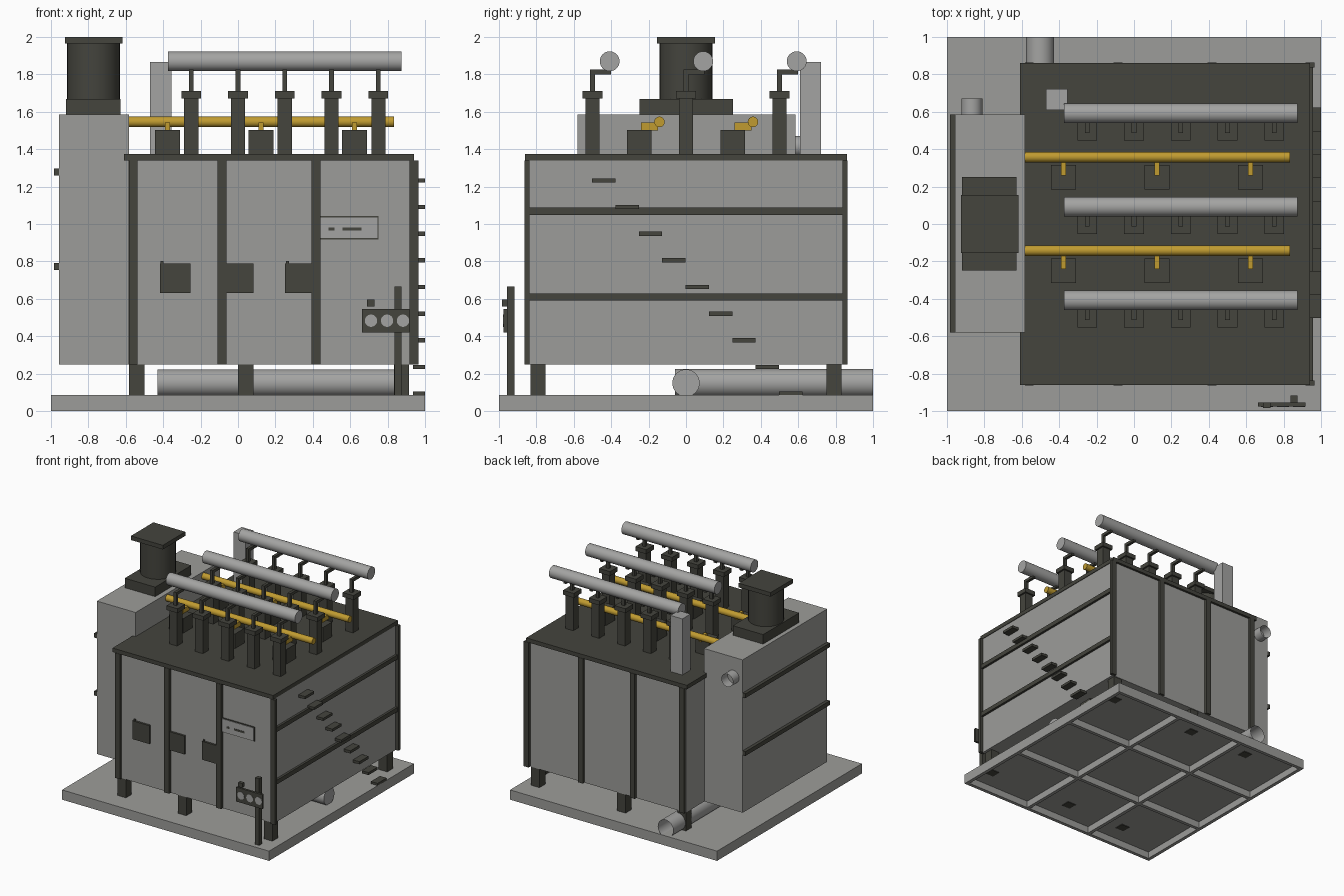
import bpy
from math import pi

cube = bpy.data.objects.get("Cube")
if cube:
    bpy.data.objects.remove(cube, do_unlink=True)


def material(name, r, g, b):
    m = bpy.data.materials.new(name)
    m.use_nodes = True
    m.diffuse_color = (r, g, b, 1)
    m.node_tree.nodes["Principled BSDF"].inputs["Base Color"].default_value = (r, g, b, 1)
    return m


GREY = material("casing grey", 0.335, 0.335, 0.32)
PIPE = material("pipe grey", 0.37, 0.37, 0.362)
DARK = material("dark grey", 0.058, 0.058, 0.047)
YELLOW = material("yellow", 0.53, 0.33, 0.03)


def box(name, mat, x, y, z):
    """Box from (min, max) ranges on each axis."""
    bpy.ops.mesh.primitive_cube_add(size=1, location=[sum(r) / 2 for r in (x, y, z)])
    o = bpy.context.object
    o.name = name
    o.scale = [r[1] - r[0] for r in (x, y, z)]
    bpy.ops.object.transform_apply(location=False, rotation=False, scale=True)
    o.data.materials.append(mat)
    return o


def around(c, w):
    return (c - w / 2, c + w / 2)


def tube(name, mat, axis, start, length, r, ends="NGON"):
    """Cylinder running from a start point along one axis."""
    i = "xyz".index(axis)
    loc = list(start)
    loc[i] += length / 2
    rot = [(0, pi / 2, 0), (pi / 2, 0, 0), (0, 0, 0)][i]
    bpy.ops.mesh.primitive_cylinder_add(vertices=32, radius=r, depth=length, location=loc,
                                        rotation=rot, end_fill_type=ends)
    o = bpy.context.object
    o.name = name
    o.data.materials.append(mat)
    bpy.ops.object.shade_smooth_by_angle()
    return o


# Plinth: top plate over a grid of beams
box("plinth_plate", GREY, (-1, 1), (-1, 1), (0.06, 0.085))
for c in (-0.985, -0.33, 0.33, 0.985):
    box("plinth_beam_y", GREY, around(c, 0.03), (-1, 1), (0, 0.07))
    box("plinth_beam_x", GREY, (-1, 1), around(c, 0.03), (0, 0.07))

# Main tank with roof, legs, posts and side ribs
box("tank", GREY, (-0.587, 0.937), (-0.84, 0.84), (0.25, 1.34))
box("tank_roof", DARK, (-0.61, 0.942), (-0.86, 0.86), (1.34, 1.375))
for s in (-1, 1):
    for x in (-0.541, 0.042, 0.874):
        box("leg", DARK, around(x, 0.082), around(s * 0.792, 0.08), (0.055, 0.25))
    for x in (-0.56, -0.085, 0.417, 0.94):
        box("tank_post", DARK, around(x, 0.048), around(s * 0.85, 0.026), (0.25, 1.34))
for z in (0.61, 1.068):
    box("tank_side_rib", DARK, (0.93, 0.957), (-0.84, 0.84), around(z, 0.038))

# Descending steps on the right side
for i in range(9):
    box("step", DARK, (0.935, 1), around(-0.44 + 0.125 * i, 0.125), around(1.233 - 0.1425 * i, 0.023))

# Side cabinet with ribs, chimney and open rear stub
box("cabinet", GREY, (-0.957, -0.583), (-0.58, 0.585), (0.25, 1.585))
for z in (0.773, 1.278):
    box("cabinet_rib", DARK, (-0.985, -0.955), (-0.58, 0.585), around(z, 0.037))
box("chimney_base", DARK, (-0.92, -0.627), (-0.248, 0.25), (1.585, 1.668))
tube("chimney", DARK, "z", (-0.773, 0, 1.66), 0.31, 0.141)
box("chimney_cap", DARK, (-0.926, -0.618), around(0, 0.31), (1.964, 2))
tube("cabinet_stub", PIPE, "y", (-0.867, 0.57, 1.415), 0.1, 0.056, "NOTHING")

# Drain pipes under the tank
tube("drain_pipe_long", PIPE, "x", (-0.43, 0, 0.15), 1.31, 0.073)
tube("drain_pipe_back", PIPE, "y", (-0.502, -0.06, 0.15), 1.06, 0.075, "NOTHING")

# Three rows of bushings, each feeding a large overhead tube
for y in (-0.5, 0, 0.5):
    tube("upper_tube", PIPE, "x", (-0.375, y + 0.092, 1.87), 1.248, 0.053)
    for x in (-0.25, 0, 0.25, 0.5, 0.75):
        box("bushing", DARK, around(x, 0.075), around(y, 0.075), (1.37, 1.675))
        box("bushing_cap", DARK, around(x, 0.105), around(y, 0.105), (1.672, 1.71))
        box("bushing_stem", DARK, around(x, 0.025), around(y, 0.025), (1.71, 1.825))
        box("bushing_elbow", DARK, around(x, 0.025), (y, y + 0.1), (1.8, 1.825))

# Two rows of terminal boxes, each feeding a yellow conduit
for y in (-0.25, 0.25):
    tube("yellow_conduit", YELLOW, "x", (-0.587, y + 0.108, 1.546), 1.42, 0.028)
    for x in (-0.377, 0.123, 0.623):
        box("terminal_box", DARK, around(x, 0.134), around(y, 0.13), (1.37, 1.502))
        box("conduit_branch", YELLOW, around(x, 0.025), (y + 0.01, y + 0.1), (1.5, 1.543))

# Upright duct at the back of the roof
box("roof_duct", PIPE, (-0.47, -0.355), (0.61, 0.722), (1.37, 1.865))

# Front boxes and plate with plain dark slots
for x0, x1 in ((-0.418, -0.255), (-0.08, 0.083), (0.252, 0.41)):
    box("front_box", DARK, (x0, x1), (-0.858, -0.835), (0.63, 0.79))
    box("front_box_knob", DARK, around(x0 + 0.012, 0.015), (-0.85, -0.835), (0.79, 0.803))
box("front_plate_edge", DARK, (0.435, 0.752), (-0.847, -0.835), (0.918, 1.042))
box("front_plate", PIPE, (0.435, 0.746), (-0.852, -0.84), (0.924, 1.036))
for x, w in ((0.5, 0.03), (0.61, 0.1)):
    box("front_plate_slot", DARK, around(x, w), (-0.854, -0.85), (0.965, 0.982))

# Control stand with three dials
box("stand_post", DARK, around(0.855, 0.039), (-0.957, -0.918), (0.08, 0.667))
box("stand_panel", DARK, (0.663, 0.917), (-0.975, -0.955), (0.42, 0.545))
box("stand_button", DARK, around(0.711, 0.04), (-0.985, -0.955), (0.56, 0.597))
for x in (0.711, 0.797, 0.882):
    tube("stand_dial", PIPE, "y", (x, -0.978, 0.483), 0.01, 0.033)
